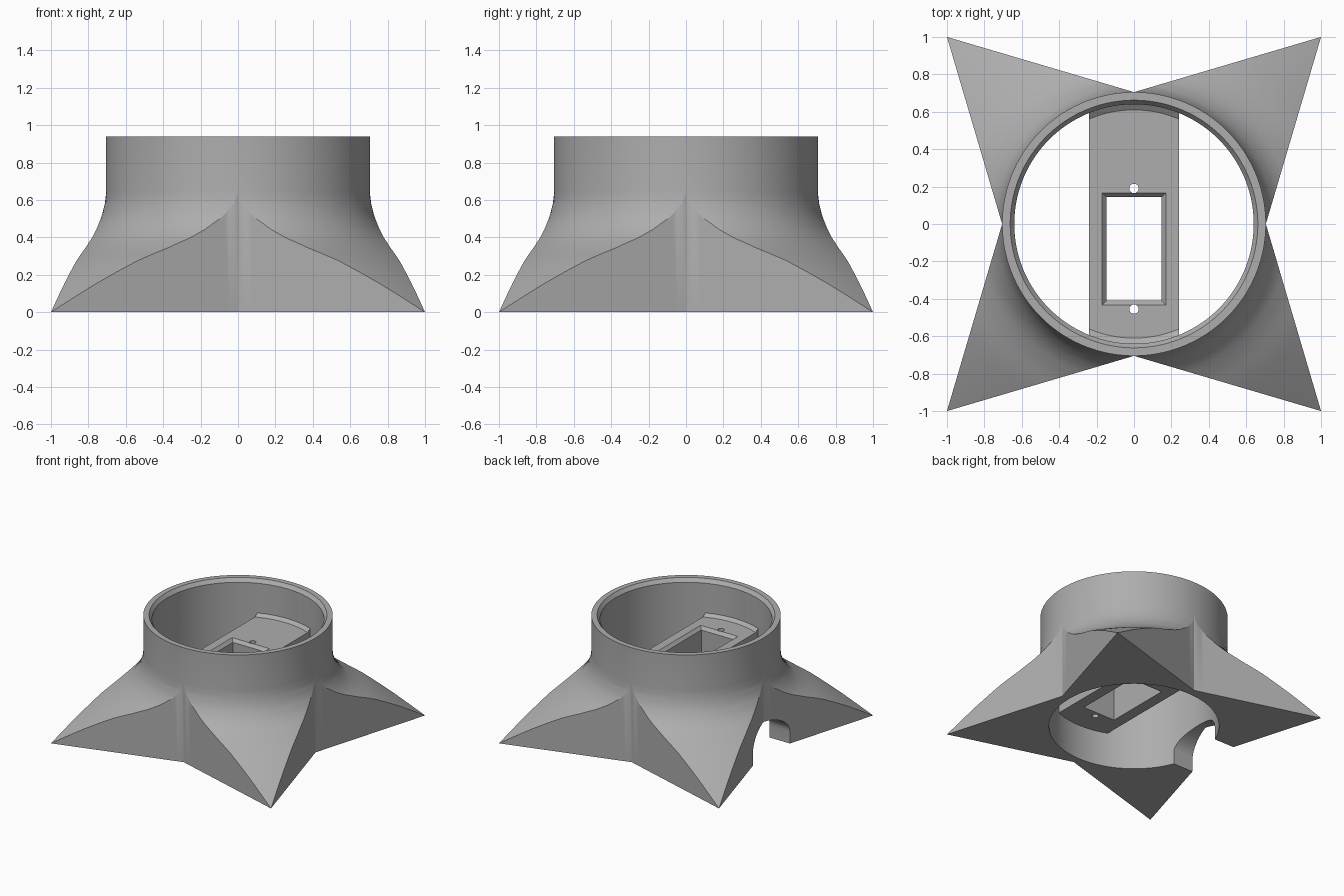
import bpy, bmesh
from math import sin, cos, pi, hypot, sqrt

if "Cube" in bpy.data.objects:
    bpy.data.objects.remove(bpy.data.objects["Cube"])

grey = bpy.data.materials.new("mid grey")
grey.use_nodes = True
colour = (0.42, 0.42, 0.42, 1)
grey.diffuse_color = colour
grey.node_tree.nodes["Principled BSDF"].inputs["Base Color"].default_value = colour

RIM, BORE, TOP, SHOULDER = 0.705, 0.64, 0.94, 0.64
# Height of the flared skirt by radius
FLARE = [(RIM, SHOULDER), (0.71, 0.59), (0.725, 0.535), (0.74, 0.5), (0.775, 0.445),
         (0.82, 0.398), (0.9, 0.342), (1.013, 0.278), (1.2, 0.152), (sqrt(2), 0)]


def flare(r):
    for (r0, z0), (r1, z1) in zip(FLARE, FLARE[1:]):
        if r <= r1:
            return z0 + (z1 - z0) * (r - r0) / (r1 - r0)
    return 0


def star_radius(a):
    """Distance from the centre to the straight side of the four-pointed star."""
    u, v = sorted((abs(cos(a)), abs(sin(a))))
    return RIM / (v - (1 - RIM) * u)


def loft(name, loops, wrap=False):
    """Bridge equal closed loops; cap the ends, or wrap round to the start."""
    bm = bmesh.new()
    rows = [[bm.verts.new(p) for p in loop] for loop in loops]
    for a, b in zip(rows, rows[1:] + rows[:1] if wrap else rows[1:]):
        for i in range(len(a)):
            bm.faces.new((a[i - 1], a[i], b[i], b[i - 1]))
    if not wrap:
        bm.faces.new(rows[0])
        bm.faces.new(rows[-1])
    bmesh.ops.remove_doubles(bm, verts=bm.verts, dist=1e-5)
    bmesh.ops.recalc_face_normals(bm, faces=bm.faces)
    mesh = bpy.data.meshes.new(name)
    bm.to_mesh(mesh)
    bm.free()
    mesh.materials.append(grey)
    ob = bpy.data.objects.new(name, mesh)
    bpy.context.collection.objects.link(ob)
    return ob


def activate(ob):
    bpy.ops.object.select_all(action='DESELECT')
    ob.select_set(True)
    bpy.context.view_layer.objects.active = ob


def cut(ob, cutter):
    cutter.hide_render = True
    mod = ob.modifiers.new("cut", 'BOOLEAN')
    mod.operation, mod.solver, mod.object = 'DIFFERENCE', 'EXACT', cutter
    activate(ob)
    bpy.ops.object.modifier_apply(modifier=mod.name)
    bpy.data.objects.remove(cutter)


# Shell: one closed section per angle, through collar, skirt, star wall and bore
sections, SEGS, ROWS = [], 192, 16
for k in range(SEGS):
    a = 2 * pi * k / SEGS
    reach = max(star_radius(a), RIM)
    path = [(BORE, 0), (BORE, TOP - 0.03), (0.662, TOP), (RIM, TOP)]
    for i in range(ROWS + 1):
        r = RIM + (reach - RIM) * (i / ROWS) ** 2
        path.append((r, flare(r)))
    path.append((reach, 0))
    sections.append([(r * cos(a), r * sin(a), z) for r, z in path])
shell = loft("star_shell", sections, wrap=True)

# Arched cable opening through one notch
arch = [(-0.24, -0.1), (-0.24, 0.1)]
arch += [(-0.24 * cos(pi * i / 20), 0.1 + 0.15 * sin(pi * i / 20)) for i in range(1, 20)]
arch += [(0.24, 0.1), (0.24, -0.1)]
cut(shell, loft("arch_cutter", [[(x, y, z) for y, z in arch] for x in (-1.2, -0.4)]))

# Thick crossbar with small sloped lips where it meets the bore
BOTTOM, DECK, LIP, HALF = 0.29, 0.645, 0.67, 0.24
sections = []
for i in range(25):
    x = HALF * (i / 12 - 1)
    outer, inner = sqrt(0.645 ** 2 - x * x), sqrt(0.61 ** 2 - x * x)
    half = [(outer, BOTTOM), (outer, LIP), (inner, DECK)]
    sections.append([(x, y, z) for y, z in half] + [(x, -y, z) for y, z in reversed(half)])
bar = loft("crossbar", sections)

# Rectangular window with a chamfered upper edge
window = []
for grow, z in ((0, 0.2), (0, DECK - 0.025), (0.022, DECK), (0.022, 0.75)):
    w, y0, y1 = 0.148 + grow, -0.41 - grow, 0.145 + grow
    window.append([(-w, y0, z), (w, y0, z), (w, y1, z), (-w, y1, z)])
cut(bar, loft("window_cutter", window))

# Screw holes at both ends of the window
for y in (0.19, -0.455):
    ring = [(0.025 * cos(pi * i / 12), y + 0.025 * sin(pi * i / 12)) for i in range(24)]
    cut(bar, loft("hole_cutter", [[(u, v, z) for u, v in ring] for z in (0.2, 0.75)]))

for ob in (shell, bar):
    activate(ob)
    bpy.ops.object.shade_smooth_by_angle(angle=pi / 7)
